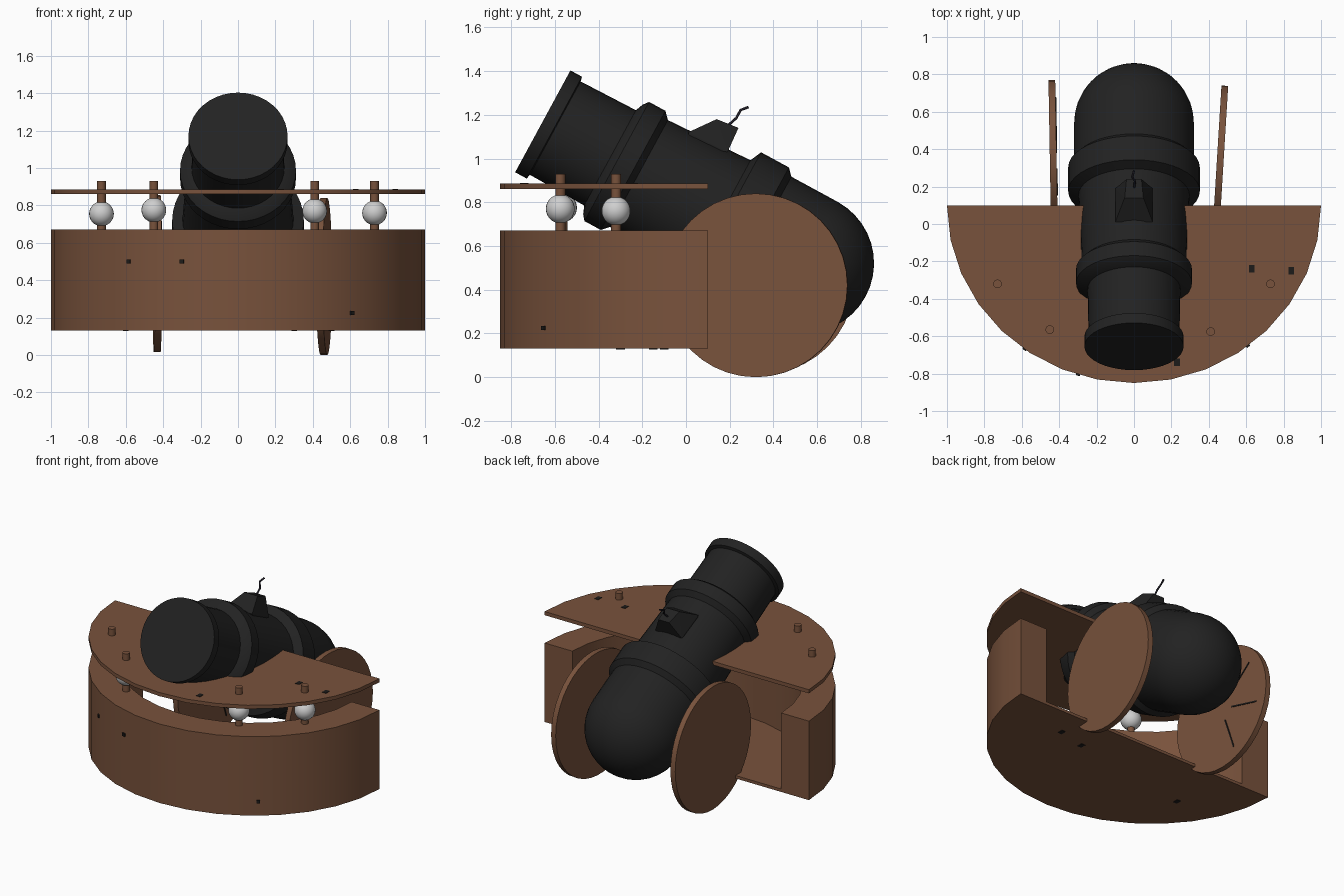
import bpy
import bmesh
from math import radians, pi, sin, cos, sqrt
from mathutils import Matrix, Vector

cube = bpy.data.objects.get("Cube")
if cube:
    bpy.data.objects.remove(cube, do_unlink=True)


def material(name, color, rough=0.7):
    m = bpy.data.materials.new(name)
    m.use_nodes = True
    m.diffuse_color = (*color, 1)
    node = m.node_tree.nodes["Principled BSDF"]
    node.inputs["Base Color"].default_value = (*color, 1)
    node.inputs["Roughness"].default_value = rough
    return m


WOOD = material("brown wood", (0.19, 0.085, 0.045))
IRON = material("black iron", (0.016, 0.016, 0.016))
STONE = material("pale grey", (0.62, 0.62, 0.62))
NICK = material("dark nick", (0.012, 0.011, 0.01))
FUSE = material("fuse cord", (0.016, 0.014, 0.022))


def finish(name, bm, mat, matrix=Matrix(), smooth=True):
    bmesh.ops.recalc_face_normals(bm, faces=bm.faces[:])
    mesh = bpy.data.meshes.new(name)
    bm.to_mesh(mesh)
    bm.free()
    mesh.materials.append(mat)
    ob = bpy.data.objects.new(name, mesh)
    bpy.context.collection.objects.link(ob)
    ob.matrix_world = matrix
    if smooth:
        bpy.ops.object.select_all(action='DESELECT')
        ob.select_set(True)
        bpy.context.view_layer.objects.active = ob
        bpy.ops.object.shade_smooth_by_angle(angle=radians(35))
    return ob


def slab(name, outline, z0, z1, mat):
    bm = bmesh.new()
    face = bm.faces.new([bm.verts.new((x, y, z0)) for x, y in outline])
    ext = bmesh.ops.extrude_face_region(bm, geom=[face])
    verts = [g for g in ext["geom"] if isinstance(g, bmesh.types.BMVert)]
    bmesh.ops.translate(bm, verts=verts, vec=(0, 0, z1 - z0))
    return finish(name, bm, mat)


def cylinder(name, radius, depth, matrix, mat, sides=32):
    bm = bmesh.new()
    bmesh.ops.create_cone(bm, cap_ends=True, segments=sides, radius1=radius,
                          radius2=radius, depth=depth)
    return finish(name, bm, mat, matrix)


def box(name, size, matrix, mat):
    bm = bmesh.new()
    bmesh.ops.create_cube(bm, size=1)
    bmesh.ops.scale(bm, vec=size, verts=bm.verts[:])
    return finish(name, bm, mat, matrix, smooth=False)


def half_ellipse(rx, ry, n=16):
    return [(rx * cos(pi * k / n), 0.1 - ry * sin(pi * k / n)) for k in range(n + 1)]


# Half-round hull: thick wall open at the rear, floor, and upper deck
outer = half_ellipse(1, 0.95)
inner = half_ellipse(0.79, 0.75)
slab("base_wall", outer + inner[::-1], 0.13, 0.67, WOOD)
slab("base_floor", inner, 0.13, 0.15, WOOD)
slab("upper_deck", outer, 0.86, 0.885, WOOD)

# Railing posts with round beads
for i, (x, y, z) in enumerate([(-0.73, -0.32, 0.755), (0.73, -0.32, 0.76),
                               (-0.45, -0.565, 0.775), (0.41, -0.575, 0.77)]):
    cylinder(f"post_{i}", 0.023, 0.27, Matrix.Translation((x, y, 0.795)), WOOD, 16)
    bm = bmesh.new()
    bmesh.ops.create_uvsphere(bm, u_segments=24, v_segments=16, radius=0.066)
    finish(f"bead_{i}", bm, STONE, Matrix.Translation((x, y, z)))

# Cannon: (distance along axis, radius) profile spun around its axis
profile = [(0, 0), (0, 0.265), (0.06, 0.265), (0.065, 0.243), (0.35, 0.248),
           (0.365, 0.285), (0.385, 0.31), (0.47, 0.31), (0.5, 0.278),
           (0.92, 0.297), (0.945, 0.352), (1.09, 0.352), (1.12, 0.32)]
BREECH, BALL_R = 1.36, 0.32
profile += [(BREECH + BALL_R * sin(a), BALL_R * cos(a))
            for a in [k * pi / 20 for k in range(10)]] + [(BREECH + BALL_R, 0)]
bm = bmesh.new()
verts = [bm.verts.new((r, 0, s)) for s, r in profile]
edges = [bm.edges.new(pair) for pair in zip(verts, verts[1:])]
bmesh.ops.spin(bm, geom=verts + edges, cent=(0, 0, 0), axis=(0, 0, 1),
               angle=2 * pi, steps=40, use_duplicate=False)
bmesh.ops.remove_doubles(bm, verts=bm.verts[:], dist=0.0005)
pose = Matrix.Translation((0, -0.655, 1.17)) @ Matrix.Rotation(radians(-118.5), 4, 'X')
finish("cannon", bm, IRON, pose)

# Tapered fuse housing on top of the barrel
bm = bmesh.new()
for w, y, z in [(0.1, 0.01, 1.12), (0.05, 0.14, 1.18), (0.04, 0.24, 1.14),
                (0.1, 0.19, 1.03), (0.1, 0.03, 1.05)]:
    for side in (-1, 1):
        bm.verts.new((side * w, y, z))
bmesh.ops.convex_hull(bm, input=bm.verts[:])
finish("fuse_housing", bm, IRON, smooth=False)

# Fuse cord
curve = bpy.data.curves.new("fuse", 'CURVE')
curve.dimensions = '3D'
curve.bevel_depth = 0.006
curve.bevel_resolution = 2
curve.use_fill_caps = True
points = [(0, 0.18, 1.14), (0.005, 0.23, 1.185), (-0.01, 0.25, 1.222), (0, 0.285, 1.235)]
spline = curve.splines.new('POLY')
spline.points.add(len(points) - 1)
for p, co in zip(spline.points, points):
    p.co = (*co, 1)
curve.materials.append(FUSE)
bpy.context.collection.objects.link(bpy.data.objects.new("fuse", curve))

# Solid disc wheels, each slightly askew
wheel_pose = {}
for name, centre, turn in [("left_wheel", (0.46, 0.32, 0.42), -3.5),
                           ("right_wheel", (-0.432, 0.35, 0.435), 1)]:
    wheel_pose[name] = (Matrix.Translation(centre) @ Matrix.Rotation(radians(turn), 4, 'Z')
                        @ Matrix.Rotation(pi / 2, 4, 'Y'))
    cylinder(name, 0.42, 0.036, wheel_pose[name], WOOD, 40)

# Cracks on the inner face of the right wheel
for i, angle in enumerate((20, 75, 130, 215)):
    crack = (wheel_pose["right_wheel"] @ Matrix.Rotation(radians(angle), 4, 'Z')
             @ Matrix.Translation((0.22, 0, 0.019)))
    box(f"wheel_crack_{i}", (0.24, 0.009, 0.006), crack, NICK)

# Small nicks in the deck, the underside and the curved front
for i, (x, y, z) in enumerate([(0.63, -0.24, 0.885), (0.84, -0.25, 0.885),
                               (0.23, -0.74, 0.885), (0.3, -0.15, 0.13),
                               (0.5, -0.1, 0.13), (-0.6, -0.3, 0.13)]):
    box(f"flat_nick_{i}", (0.03, 0.04, 0.005), Matrix.Translation((x, y, z)), NICK)
for i, (x, z) in enumerate([(-0.585, 0.5), (-0.3, 0.5), (0.61, 0.225)]):
    y = 0.1 - 0.95 * sqrt(1 - x * x)
    normal = Vector((x, (y - 0.1) / 0.9, 0))
    place = Matrix.Translation((x, y, z)) @ normal.to_track_quat('Z', 'Y').to_matrix().to_4x4()
    box(f"front_nick_{i}", (0.022, 0.02, 0.009), place, NICK)
